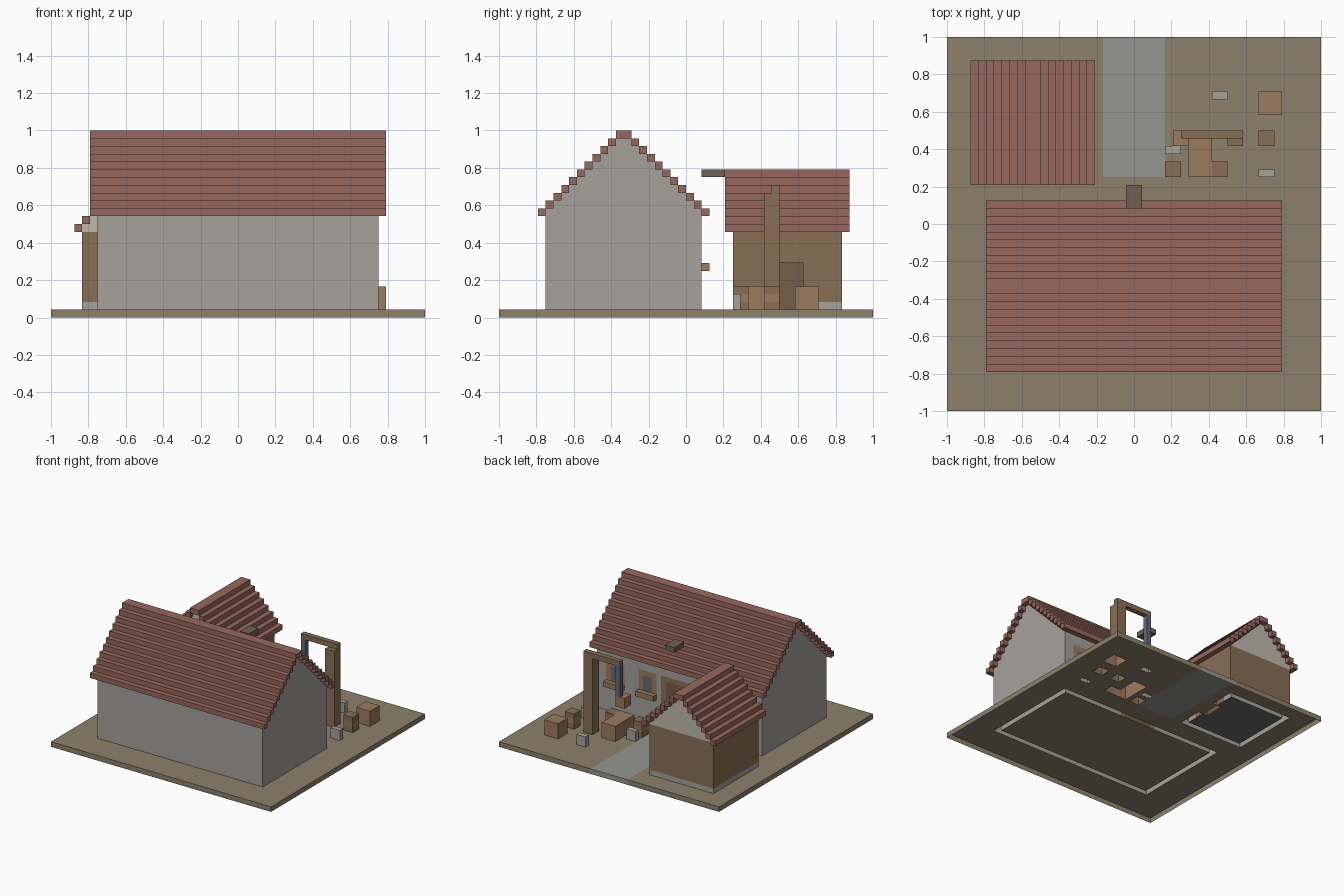
import bpy, bmesh

if "Cube" in bpy.data.objects:
    bpy.data.objects.remove(bpy.data.objects["Cube"])

V = 1 / 24            # voxel edge; the plot is 48 x 48 voxels
cells = {}            # (i, j, k) -> part name
COLORS = {}

def part(name, color):
    COLORS[name] = color
    return name

def box(name, i, j, k):
    """Fill half-open voxel ranges; name None carves."""
    for a in range(*i):
        for b in range(*j):
            for c in range(*k):
                if name:
                    cells[a, b, c] = name
                else:
                    cells.pop((a, b, c), None)

STONE, ROOF = (.38, .36, .33), (.31, .14, .11)
TIMBER, CRATE = (.25, .16, .09), (.33, .20, .11)
PLASTER, GLASS = (.52, .49, .41), (.12, .15, .20)

ground = part("ground", (.27, .22, .15))
path = part("path", (.30, .30, .28))
shed_floor = part("shed_floor", (.15, .15, .15))
house_wall = part("house_walls", STONE)
house_roof = part("house_roof", ROOF)
house_door = part("house_door", (.18, .11, .06))
door_frame = part("house_door_frame", TIMBER)
win_frame = part("window_frames", CRATE)
win_glass = part("window_glass", GLASS)
hoist = part("hoist_beam", (.17, .12, .08))
shed_base = part("shed_stone_base", STONE)
shed_wall = part("shed_plaster_walls", PLASTER)
shed_timber = part("shed_timbers", TIMBER)
shed_roof = part("shed_roof", ROOF)
shed_door = part("shed_door", (.18, .11, .06))
crane = part("crane_post", TIMBER)
rope = part("crane_rope", GLASS)
bucket = part("crane_bucket", CRATE)
crates = part("crates", CRATE)
barrels = part("barrels", TIMBER)
blocks = part("stone_blocks", STONE)

# Ground slab with paved strip and shed floor
box(ground, (0, 48), (0, 48), (0, 1))
box(path, (20, 28), (30, 48), (0, 1))
box(shed_floor, (5, 17), (31, 43), (0, 1))

# House walls, stepped gables and stepped roof (ridge along x)
box(house_wall, (6, 42), (6, 26), (1, 14))
box(None, (7, 41), (7, 25), (1, 14))
for s in range(11):
    for j in (5 + s, 26 - s):
        if s:
            for i in (6, 41):
                box(house_wall, (i, i + 1), (j, j + 1), (1, 13 + s))
        box(house_roof, (5, 43), (j, j + 1), (13 + s, 14 + s))

# House door, mirrored windows with sills, hoist beam
box(door_frame, (20, 28), (25, 26), (1, 11))
box(house_door, (21, 27), (25, 26), (1, 10))
for i in (29, 36):
    for a in (i, 44 - i):
        box(win_frame, (a, a + 4), (25, 26), (7, 11))
        box(win_glass, (a + 1, a + 3), (25, 26), (7, 10))
        box(win_frame, (a, a + 4), (26, 27), (6, 7))
box(hoist, (23, 25), (26, 29), (18, 19))

# Shed: plaster walls with base course, posts and top beam
box(shed_wall, (4, 18), (30, 44), (1, 12))
box(shed_base, (4, 18), (30, 44), (1, 2))
box(shed_timber, (4, 18), (30, 44), (10, 11))
for p in (0, 4, 9, 13):
    box(shed_timber, (4 + p, 5 + p), (30, 44), (2, 11))
    box(shed_timber, (4, 18), (30 + p, 31 + p), (2, 11))
box(None, (5, 17), (31, 43), (1, 12))

# Shed gables and roof (ridge along y)
for s in range(8):
    for i in (3 + s, 18 - s):
        if s:
            for j in (30, 43):
                box(shed_wall, (i, i + 1), (j, j + 1), (11, 11 + s))
        box(shed_roof, (i, i + 1), (29, 45), (11 + s, 12 + s))

# Shed doorway with recessed door
box(shed_timber, (17, 18), (33, 41), (1, 8))
box(None, (17, 18), (35, 39), (1, 7))
box(shed_door, (16, 17), (35, 39), (1, 7))

# Crane: post, arm, rope, bucket
box(crane, (36, 38), (34, 36), (1, 16))
box(crane, (30, 38), (35, 36), (16, 17))
box(rope, (30, 31), (35, 36), (10, 16))
box(bucket, (29, 31), (34, 36), (8, 10))

# Yard clutter
for i, j in ((40, 38), (31, 30), (31, 33)):
    box(crates, (i, i + 3), (j, j + 3), (1, 4))
for i, j in ((40, 34), (28, 30), (34, 30)):
    box(barrels, (i, i + 2), (j, j + 2), (1, 4))
    box(crates, (i, i + 2), (j, j + 2), (2, 3))
for i, j in ((40, 30), (34, 40), (28, 33)):
    box(blocks, (i, i + 2), (j, j + 1), (1, 3))

# Skin the exposed voxel faces, one object per part (underside stays open)
def skin(name):
    bm = bmesh.new()
    for c in [c for c, n in cells.items() if n == name]:
        for ax in range(3):
            for d in (0, 1):
                nb = list(c)
                nb[ax] += 2 * d - 1
                if tuple(nb) in cells or nb[2] < 0:
                    continue
                u, w = (ax + 1) % 3, (ax + 2) % 3
                quad = []
                for du, dw in ((0, 0), (1, 0), (1, 1), (0, 1)):
                    p = list(c)
                    p[ax] += d
                    p[u] += du
                    p[w] += dw
                    quad.append(bm.verts.new((p[0] * V - 1, p[1] * V - 1, p[2] * V)))
                bm.faces.new(quad if d else quad[::-1])
    bmesh.ops.remove_doubles(bm, verts=bm.verts, dist=1e-4)
    mesh = bpy.data.meshes.new(name)
    bm.to_mesh(mesh)
    bm.free()
    mat = bpy.data.materials.new(name)
    mat.diffuse_color = (*COLORS[name], 1)
    mat.use_nodes = True
    mat.node_tree.nodes["Principled BSDF"].inputs["Base Color"].default_value = mat.diffuse_color
    mesh.materials.append(mat)
    bpy.context.collection.objects.link(bpy.data.objects.new(name, mesh))

for name in COLORS:
    skin(name)
